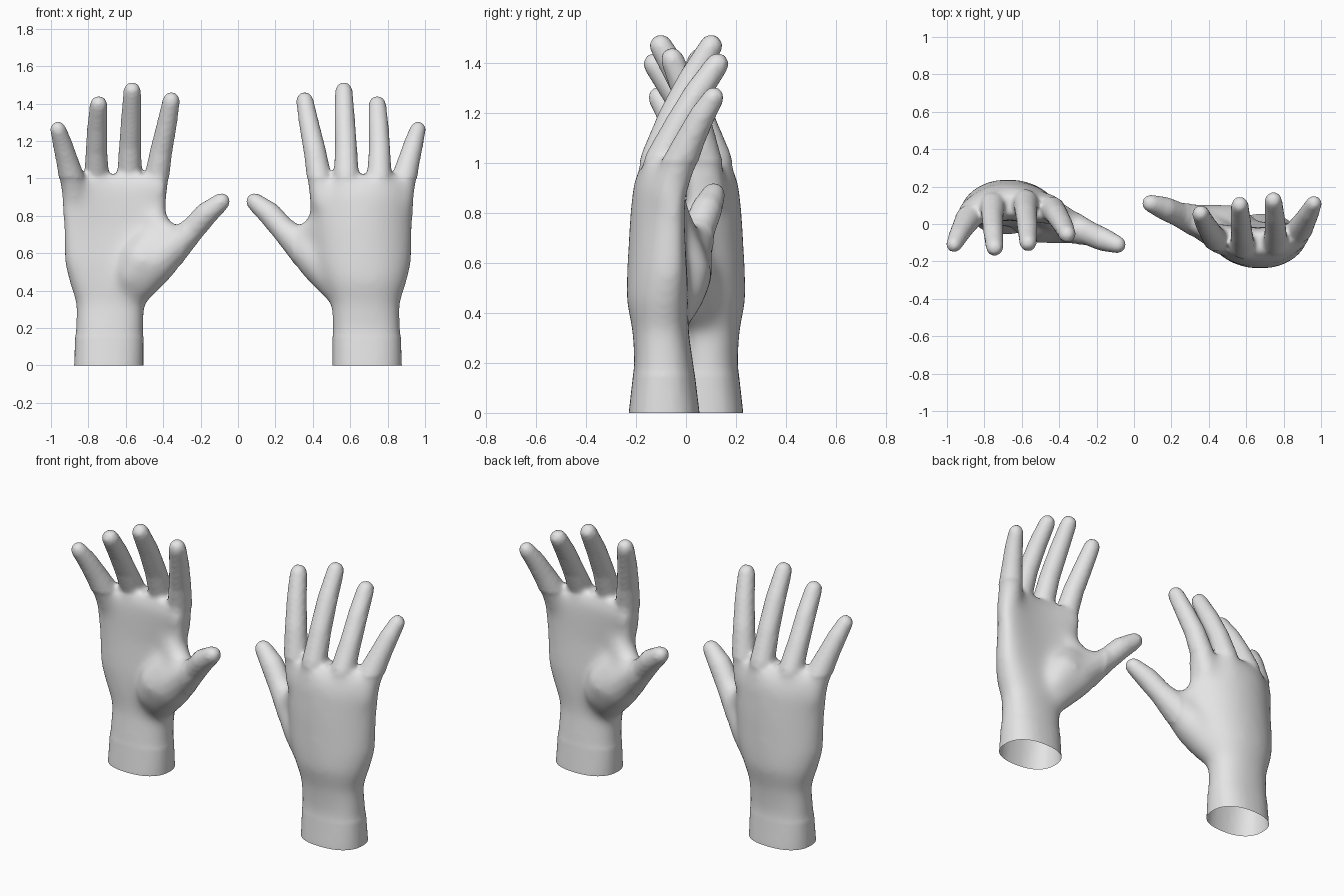
import bpy, bmesh, math
from mathutils import Vector

if "Cube" in bpy.data.objects:
    bpy.data.objects.remove(bpy.data.objects["Cube"])

skin = bpy.data.materials.new("light grey")
skin.diffuse_color = (0.78, 0.78, 0.78, 1)
skin.use_nodes = True
skin.node_tree.nodes["Principled BSDF"].inputs["Base Color"].default_value = skin.diffuse_color


def skin_rings(bm, rings):
    """Bridge equal rings of points into a closed shell."""
    rows = [[bm.verts.new(p) for p in r] for r in rings]
    n = len(rows[0])
    for a, b in zip(rows, rows[1:]):
        for i in range(n):
            j = (i + 1) % n
            bm.faces.new((a[i], a[j], b[j], b[i]))
    bm.faces.new(rows[0][::-1])
    bm.faces.new(rows[-1])


def tube(bm, path, sides=12):
    """Tapered tube along (x, y, z, radius) points with a rounded tip."""
    pts = [Vector(p[:3]) for p in path]
    rad = [p[3] for p in path]
    end = (pts[-1] - pts[-2]).normalized()
    tip, r = pts[-1], rad[-1]
    for a in (30, 55, 75):
        pts.append(tip + end * r * math.sin(math.radians(a)))
        rad.append(r * math.cos(math.radians(a)))
    rings = []
    for i, p in enumerate(pts):
        d = (pts[min(i + 1, len(pts) - 1)] - pts[max(i - 1, 0)]).normalized()
        u = d.cross(Vector((0, 1, 0))).normalized()
        v = d.cross(u)
        rings.append([p + rad[i] * (u * math.cos(t) + v * math.sin(t))
                      for t in (2 * math.pi * k / sides for k in range(sides))])
    skin_rings(bm, rings)


def palm(bm, sections, sides=28):
    """Loft of squarish ovals (z, x0, x1, y0, y1, arch) bowed towards the palm."""
    rings = []
    for z, x0, x1, y0, y1, arch in sections:
        ring = []
        for k in range(sides):
            t = 2 * math.pi * k / sides
            c, s = math.cos(t), math.sin(t)
            c = math.copysign(abs(c) ** 0.85, c)
            s = math.copysign(abs(s) ** 0.85, s)
            ring.append(Vector(((x0 + x1) / 2 + (x1 - x0) / 2 * c,
                                (y0 + y1) / 2 + (y1 - y0) / 2 * s - arch * c * c, z)))
        rings.append(ring)
    skin_rings(bm, rings)


bm = bmesh.new()
# wrist and palm
palm(bm, [(-0.08, -0.877, -0.505, -0.055, 0.23, 0),
          (0.0, -0.877, -0.505, -0.055, 0.23, 0),
          (0.2, -0.87, -0.505, -0.03, 0.207, 0),
          (0.33, -0.865, -0.50, -0.01, 0.215, 0.01),
          (0.45, -0.905, -0.45, -0.01, 0.24, 0.03),
          (0.55, -0.93, -0.41, -0.005, 0.238, 0.05),
          (0.75, -0.935, -0.385, 0.015, 0.228, 0.07),
          (0.90, -0.945, -0.38, 0.02, 0.215, 0.08),
          (0.97, -0.945, -0.38, 0.025, 0.195, 0.09),
          (1.02, -0.91, -0.41, 0.05, 0.15, 0.07)])
# little, ring, middle and index fingers
tube(bm, [(-0.865, 0.08, 0.84, 0.07), (-0.885, 0.03, 0.99, 0.072), (-0.915, -0.02, 1.10, 0.06),
          (-0.94, -0.065, 1.19, 0.053), (-0.962, -0.11, 1.262, 0.044)])
tube(bm, [(-0.755, 0.135, 0.86, 0.07), (-0.755, 0.10, 1.01, 0.068), (-0.757, 0.03, 1.15, 0.059),
          (-0.752, -0.045, 1.28, 0.055), (-0.745, -0.125, 1.395, 0.048)])
tube(bm, [(-0.585, 0.145, 0.86, 0.07), (-0.58, 0.115, 1.02, 0.068), (-0.577, 0.055, 1.18, 0.06),
          (-0.57, -0.02, 1.33, 0.056), (-0.566, -0.10, 1.468, 0.048)])
tube(bm, [(-0.46, 0.10, 0.84, 0.07), (-0.435, 0.08, 1.0, 0.068), (-0.41, 0.045, 1.15, 0.061),
          (-0.38, -0.005, 1.29, 0.055), (-0.357, -0.055, 1.415, 0.048)])
# thumb with its root
tube(bm, [(-0.58, 0.08, 0.36, 0.085), (-0.52, 0.045, 0.46, 0.115), (-0.435, 0.01, 0.56, 0.122),
          (-0.335, -0.02, 0.645, 0.092), (-0.24, -0.05, 0.73, 0.067),
          (-0.165, -0.083, 0.815, 0.064), (-0.09, -0.11, 0.875, 0.049)])
# soft pad of the thumb, and the web beside it
tube(bm, [(-0.62, 0.06, 0.38, 0.06), (-0.57, 0.025, 0.47, 0.10), (-0.51, 0.015, 0.56, 0.125),
          (-0.46, 0.03, 0.66, 0.10), (-0.43, 0.05, 0.74, 0.065)])
tube(bm, [(-0.46, 0.05, 0.80, 0.07), (-0.42, 0.03, 0.73, 0.075), (-0.35, -0.005, 0.68, 0.07)])
bmesh.ops.recalc_face_normals(bm, faces=bm.faces)
mesh = bpy.data.meshes.new("hand_blank")
bm.to_mesh(mesh)
bm.free()
blank = bpy.data.objects.new("hand_blank", mesh)
bpy.context.collection.objects.link(blank)

# fuse the parts into one soft skin
remesh = blank.modifiers.new("fuse", 'REMESH')
remesh.mode = 'VOXEL'
remesh.voxel_size = 0.013
soft = blank.modifiers.new("soften", 'SMOOTH')
soft.factor = 0.5
soft.iterations = 8
deps = bpy.context.evaluated_depsgraph_get()
fused = bpy.data.meshes.new_from_object(blank.evaluated_get(deps))
bpy.data.objects.remove(blank)

# blend the palm further, then cut the wrist open at the ground
bm = bmesh.new()
bm.from_mesh(fused)
blend = [v for v in bm.verts if 0.15 < v.co.z < 1.0 and v.co.x < -0.30]
for _ in range(30):
    bmesh.ops.smooth_vert(bm, verts=blend, factor=0.5,
                          use_axis_x=True, use_axis_y=True, use_axis_z=True)
bmesh.ops.bisect_plane(bm, geom=bm.verts[:] + bm.edges[:] + bm.faces[:], plane_co=(0, 0, 0),
                       plane_no=(0, 0, 1), clear_inner=True)
for f in bm.faces:
    f.smooth = True
bm.to_mesh(fused)
bm.free()
fused.materials.clear()
fused.materials.append(skin)

# the same hand twice, the second turned half round
for name, turn in (("palm_side_hand", 0), ("back_side_hand", math.pi)):
    hand = bpy.data.objects.new(name, fused)
    hand.rotation_euler.z = turn
    bpy.context.collection.objects.link(hand)
